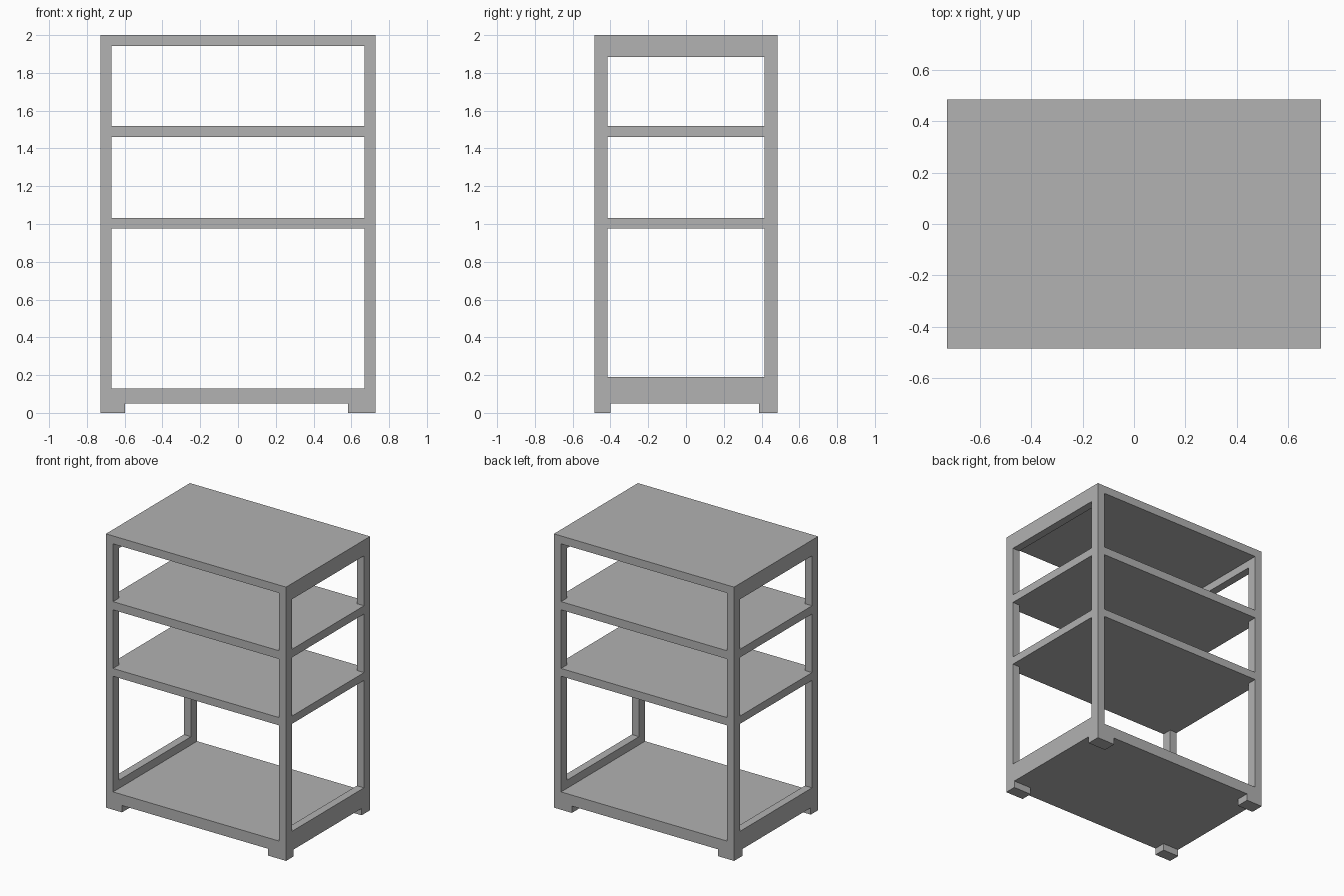
import bpy

cube = bpy.data.objects.get("Cube")
if cube:
    bpy.data.objects.remove(cube, do_unlink=True)

# Single flat grey
grey = bpy.data.materials.new("plain_grey")
grey.use_nodes = True
color = (0.445, 0.445, 0.445, 1)
grey.diffuse_color = color
grey.node_tree.nodes["Principled BSDF"].inputs["Base Color"].default_value = color


def box(name, low, high):
    """Axis-aligned box between two opposite corners."""
    bpy.ops.mesh.primitive_cube_add(size=1)
    obj = bpy.context.object
    obj.name = name
    obj.data.materials.append(grey)
    for v in obj.data.vertices:
        v.co = [a if c < 0 else b for c, a, b in zip(v.co, low, high)]
    return obj


def corner_box(name, sx, sy, width, depth, bottom, top):
    """Box tucked into the corner given by the signs sx and sy."""
    xs = sorted((sx * X, sx * (X - width)))
    ys = sorted((sy * Y, sy * (Y - depth)))
    return box(name, (xs[0], ys[0], bottom), (xs[1], ys[1], top))


X, Y = 0.728, 0.485               # half width and half depth
POST_W, POST_D = 0.058, 0.07
RAIL_LOW, RAIL_HIGH = 0.19, 1.885

# Full-size boards, from the base up
boards = [("base_board", 0.05, 0.13), ("lower_shelf", 0.975, 1.032),
          ("upper_shelf", 1.46, 1.52), ("top_board", 1.942, 2.0)]
for name, bottom, top in boards:
    box(name, (-X, -Y, bottom), (X, Y, top))

for sx, side in ((1, "left"), (-1, "right")):
    for sy, end in ((-1, "front"), (1, "back")):
        # Posts run between neighbouring boards
        for under, over in zip(boards, boards[1:]):
            corner_box(f"{end}_{side}_post_above_{under[0]}", sx, sy,
                       POST_W, POST_D, under[2], over[1])
        # Short feet, a little larger at the left and the back
        corner_box(f"{end}_{side}_foot", sx, sy,
                   0.145 if sx > 0 else 0.13,
                   0.098 if sy > 0 else 0.085, 0, boards[0][1])
    # Side rails on the base and under the top
    xs = sorted((sx * X, sx * (X - POST_W)))
    inner = Y - POST_D
    box(f"{side}_base_rail", (xs[0], -inner, boards[0][2]), (xs[1], inner, RAIL_LOW))
    box(f"{side}_top_rail", (xs[0], -inner, RAIL_HIGH), (xs[1], inner, boards[-1][1]))
